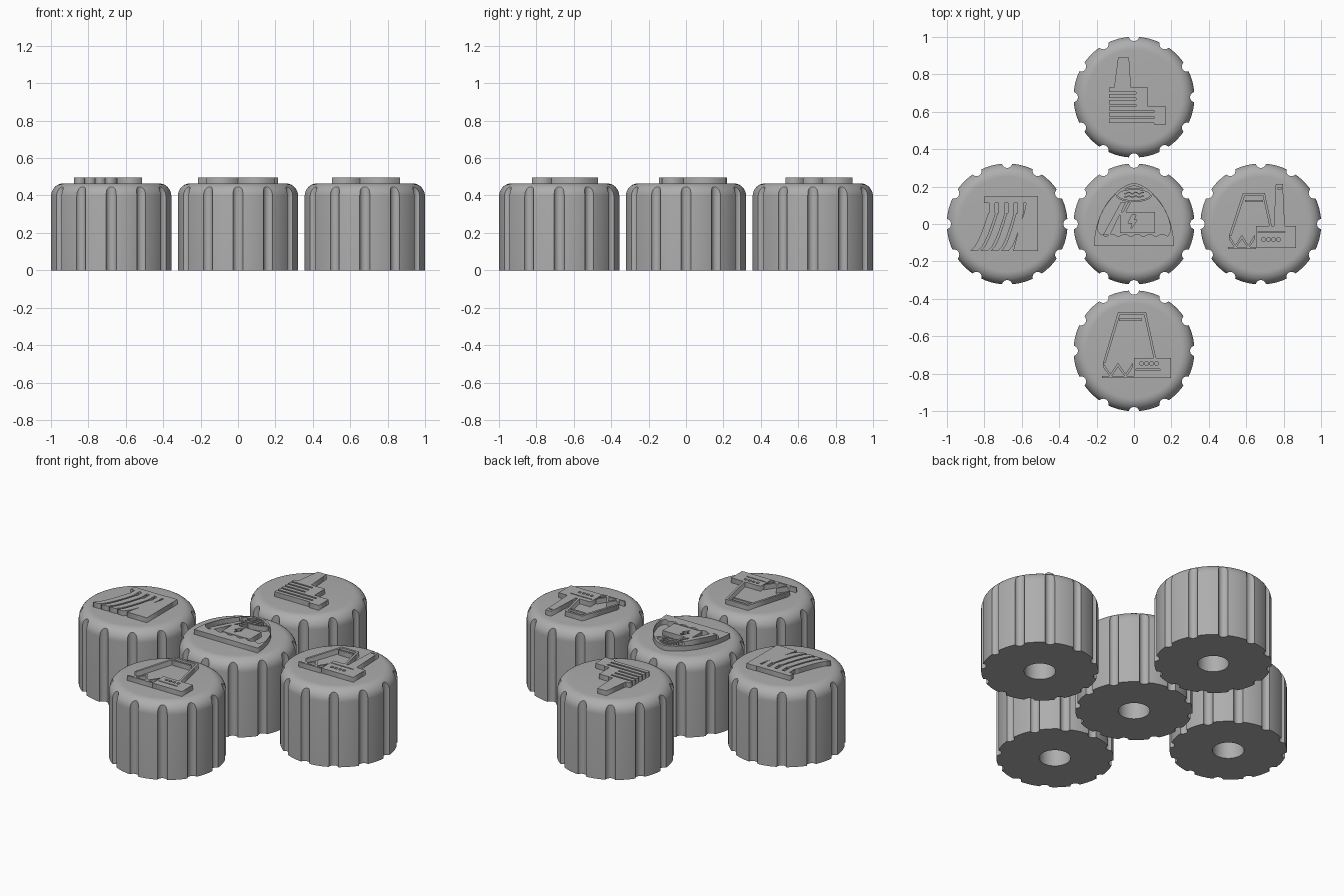
import bpy, bmesh, math
from mathutils import Matrix

if "Cube" in bpy.data.objects:
    bpy.data.objects.remove(bpy.data.objects["Cube"])

R, H, FILLET = 0.323, 0.465, 0.07
SPACING = 0.678
U = 0.00534            # emblem drawing unit

grey = bpy.data.materials.new("grey plastic")
grey.diffuse_color = (0.42, 0.42, 0.42, 1)
grey.use_nodes = True
grey.node_tree.nodes["Principled BSDF"].inputs["Base Color"].default_value = grey.diffuse_color


def link(name, data):
    ob = bpy.data.objects.new(name, data)
    bpy.context.collection.objects.link(ob)
    return ob


def baked(ob):
    bpy.context.view_layer.update()
    dg = bpy.context.evaluated_depsgraph_get()
    return bpy.data.meshes.new_from_object(ob.evaluated_get(dg))


def smooth(ob):
    bpy.ops.object.select_all(action='DESELECT')
    ob.select_set(True)
    bpy.context.view_layer.objects.active = ob
    bpy.ops.object.shade_smooth_by_angle(angle=math.radians(30))


# --- knob body: turned profile with rounded top edge and a shaft bore ---
profile = [(0, 0.3), (0.087, 0.3), (0.087, 0), (R, 0)]
for i in range(11):
    a = math.pi / 2 * i / 10
    profile.append((R - FILLET + FILLET * math.cos(a), H - FILLET + FILLET * math.sin(a)))
profile.append((0, H))
bm = bmesh.new()
vs = [bm.verts.new((r, 0, z)) for r, z in profile]
es = [bm.edges.new(p) for p in zip(vs, vs[1:])]
bmesh.ops.spin(bm, geom=vs + es, cent=(0, 0, 0), axis=(0, 0, 1),
               angle=2 * math.pi, steps=96, use_merge=True)
bmesh.ops.remove_doubles(bm, verts=bm.verts, dist=1e-5)
bmesh.ops.recalc_face_normals(bm, faces=bm.faces)
me = bpy.data.meshes.new("knob")
bm.to_mesh(me)
bm.free()
blank = link("knob_blank", me)

# --- twelve grip flutes cut down the side ---
bm = bmesh.new()
for i in range(12):
    a = math.radians(30 * i)
    bmesh.ops.create_cone(bm, cap_ends=True, segments=28, radius1=0.028, radius2=0.028, depth=0.8,
                          matrix=Matrix.Translation((0.328 * math.cos(a), 0.328 * math.sin(a), 0.25)))
me = bpy.data.meshes.new("flutes")
bm.to_mesh(me)
bm.free()
cutter = link("flute_cutter", me)
cutter.hide_render = True
mod = blank.modifiers.new("flutes", 'BOOLEAN')
mod.operation, mod.solver, mod.object = 'DIFFERENCE', 'EXACT', cutter
knob_mesh = baked(blank)
bpy.data.objects.remove(blank)
bpy.data.objects.remove(cutter)
knob_mesh.materials.clear()
knob_mesh.materials.append(grey)

centres = {"centre": (0, 0), "left": (-SPACING, 0), "right": (SPACING, 0),
           "back": (0, SPACING), "front": (0, -SPACING)}
for key, (x, y) in centres.items():
    ob = link(key + "_knob", knob_mesh)
    ob.location = (x, y, 0)
smooth(ob)


# --- raised emblem pieces: flat outlines with optional holes ---
def plate(name, knob, *outlines):
    cu = bpy.data.curves.new(name, 'CURVE')
    cu.dimensions, cu.fill_mode, cu.extrude = '2D', 'BOTH', 0.02
    for pts in outlines:
        sp = cu.splines.new('POLY')
        sp.points.add(len(pts) - 1)
        for p, (x, y) in zip(sp.points, pts):
            p.co = (x * U, y * U, 0, 1)
        sp.use_cyclic_u = True
    tmp = link("tmp", cu)
    me = baked(tmp)
    bpy.data.objects.remove(tmp)
    me.materials.clear()
    me.materials.append(grey)
    ob = link(name, me)
    ob.location = (*centres[knob], 0.475)
    return ob


def rect(x0, x1, y0, y1):
    return [(x0, y0), (x1, y0), (x1, y1), (x0, y1)]


def ribbon(pts, t):
    return [(x, y + t) for x, y in pts] + [(x, y - t) for x, y in reversed(pts)]


def zigzag(x0, x1, lo, hi):
    return ribbon([(x0 + (x1 - x0) * i / 4, lo if i % 2 else hi) for i in range(5)], 2)


def ellipse(cy, a, b):
    return [(a * math.cos(t * math.pi / 16), cy + b * math.sin(t * math.pi / 16)) for t in range(32)]


def dome(w, base, h):
    angles = [math.pi * i / 32 for i in range(33)]
    return [(math.copysign(w * abs(math.cos(a)) ** 1.25, math.cos(a)), base + h * math.sin(a))
            for a in angles]


# back knob: stepped factory with slatted wall
plate("factory_chimney", "back", [(-16, 39.5), (-5, 39.5), (-3, 9.5), (-20, 9.5)])
plate("factory_upper_block", "back", rect(2, 14, -9.5, 9.5))
plate("factory_lower_block", "back", rect(20, 32, -27.5, -9.5))
for i in range(6):
    top = 9.5 - 6.2 * i
    plate("factory_slat", "back", rect(-25, 2 if i < 3 else 20, top - 4.2, top))

# left knob: dam with spillways
plate("dam_crest", "left", rect(-23, 19, 21, 27.5))
plate("dam_abutment", "left", [(19, 28), (31, 28), (31, -27), (6, -27), (13, 0), (17, 11), (19, 21)])
for k in range(4):
    plate("dam_gate", "left", rect(-18 + 9.5 * k, -12 + 9.5 * k, 11, 21))
    edge = []
    for i in range(9):
        s = i / 8
        xb, xt = -37 + 10.3 * k, -19 + 9.3 * k
        edge.append((xb + (xt - xb) * s ** 0.65, -27 + 38 * s))
    plate("dam_spillway", "left", edge + [(x + 7.5, y) for x, y in reversed(edge)])

# centre knob: hill with pond, penstock and powerhouse
waves = [(x, -11 + 1.3 * math.sin(x * 0.5)) for x in range(-34, 35, 2)]
plate("hill_outline", "centre", dome(40, -22, 63), dome(37, -11, 49)[1:-1] + waves)
plate("pond_rim", "centre", ellipse(29, 18, 7), ellipse(29, 16, 5.2))
for y in (27.5, 31):
    plate("pond_wave", "centre",
          ribbon([(x, y + 0.8 * math.sin(x * 0.9)) for x in range(-10, 11)], 0.6))
plate("penstock", "centre", [(-13, 22), (-8, 22), (-24, -11), (-31, -11)])
plate("penstock_side", "centre", [(-6, 22), (-3, 22), (-10, 8), (-13, 8)])
plate("powerhouse", "centre", rect(-14, 21, -9, 12),
      [(-2, 9), (2, 9), (0, 4), (3, 4), (-3, -5), (-2, 1), (-6, 1)])


def power_station(knob, outer, inner, bar, legs, hall, slot, win_y):
    """Cooling tower outline, zigzag legs and a hall with four windows."""
    plate("tower_outline", knob, outer + inner)
    plate("tower_band", knob, rect(*bar))
    plate("tower_legs", knob, zigzag(*legs))
    x0 = hall[0]
    holes = [rect(x0 + 6 + 5 * i, x0 + 9 + 5 * i, win_y, win_y + 3) for i in range(4)]
    return plate("station_hall", knob, rect(*hall), rect(*slot), *holes)


# right knob: station with tall chimney
power_station("right", [(-32, -12), (-18, 31), (4, 31), (11, -2)],
              [(8.5, -2), (2, 28.5), (-16, 28.5), (-29.5, -12)],
              (-16, 2, 22, 24.2), (-32, -6, -23, -13),
              (-5, 35, -24, -2), (-3, 24, -8.5, -7.3), -17)
plate("station_chimney", "right", [(15, 40), (22, 40), (24, -2), (13, -2)],
      rect(16.5, 20.5, 35, 36.5))
plate("station_ground", "right", rect(-33, -5, -25, -23))

# front knob: station with large cooling tower
power_station("front", [(-31, -12), (-16, 39), (12, 39), (22, -7)],
              [(19.5, -7), (10, 36.5), (-14, 36.5), (-28.5, -12)],
              (-15, 8, 30, 32.2), (-31, -1, -25, -14),
              (0, 37, -27, -7), (2, 26, -19.5, -18.3), -14)
plate("station_ground", "front", rect(-32, 0, -27, -25))
